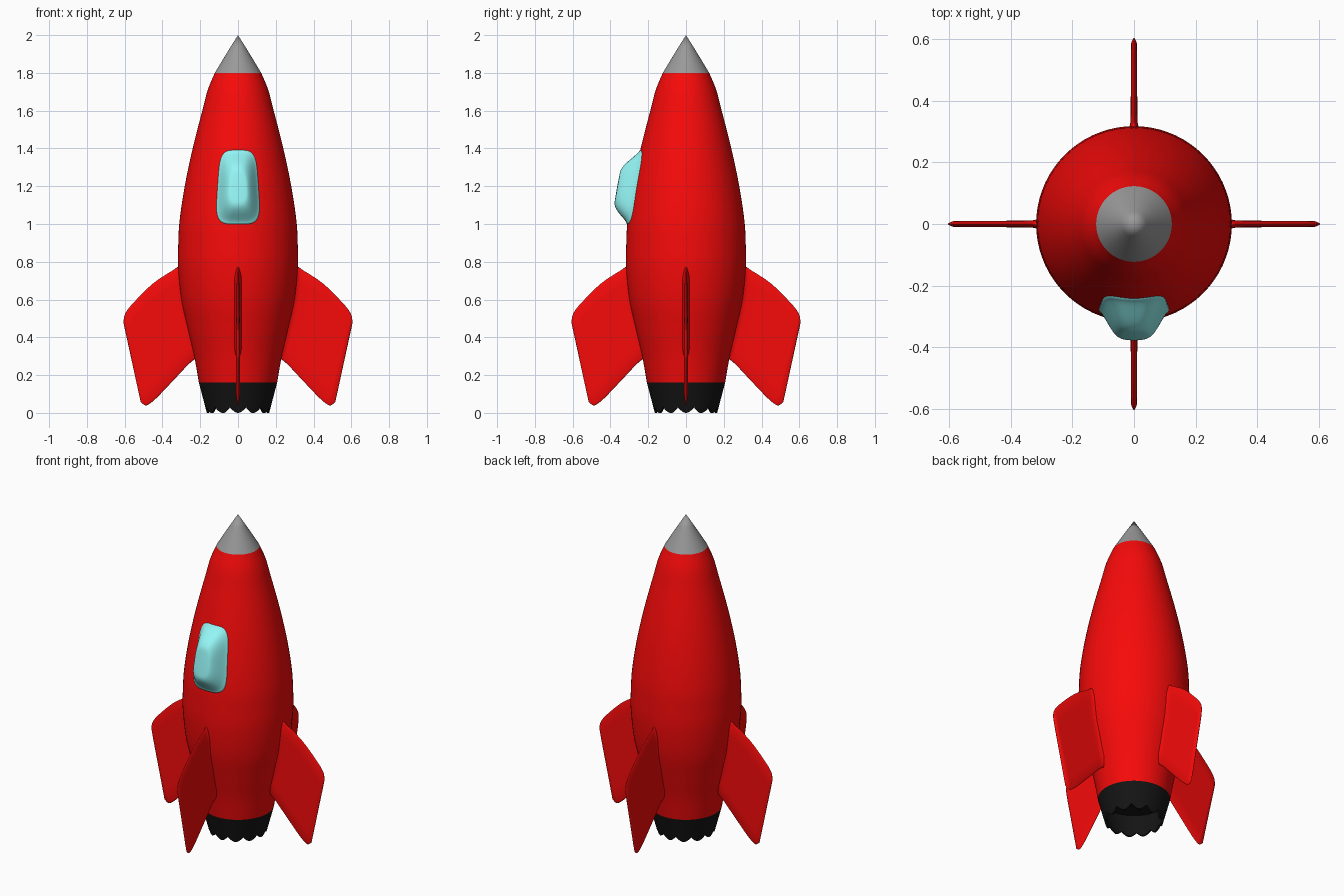
import bpy, bmesh, math
from mathutils import Vector, Matrix

if "Cube" in bpy.data.objects:
    bpy.data.objects.remove(bpy.data.objects["Cube"])


def material(name, rgb):
    m = bpy.data.materials.new(name)
    m.diffuse_color = (*rgb, 1)
    m.use_nodes = True
    m.node_tree.nodes["Principled BSDF"].inputs["Base Color"].default_value = m.diffuse_color
    return m


RED = material("red paint", (0.93, 0.003, 0.003))
BLACK = material("black metal", (0.007, 0.007, 0.007))
CYAN = material("cyan glass", (0.3, 0.92, 0.92))
GREY = material("grey metal", (0.32, 0.32, 0.32))


def spline(pts, n):
    """Catmull-Rom curve through the points, n steps per span."""
    p = [Vector(q) for q in pts]
    p = [2 * p[0] - p[1]] + p + [2 * p[-1] - p[-2]]
    out = []
    for i in range(1, len(p) - 2):
        a, b, c, d = p[i - 1:i + 3]
        for k in range(n):
            t = k / n
            out.append(0.5 * (2 * b + (c - a) * t + (2 * a - 5 * b + 4 * c - d) * t**2
                              + (3 * b - a - 3 * c + d) * t**3))
    return out + [p[-2]]


def loft(name, rows, mat, angle=40, cap_end=False, turn=0):
    """Skin a list of closed rings."""
    bm = bmesh.new()
    vs = [[bm.verts.new(c) for c in row] for row in rows]
    n = len(rows[0])
    for a, b in zip(vs, vs[1:]):
        for i in range(n):
            j = (i + 1) % n
            bm.faces.new((a[i], a[j], b[j], b[i]))
    if cap_end:
        bm.faces.new(vs[-1])
    bmesh.ops.remove_doubles(bm, verts=bm.verts, dist=1e-5)
    bmesh.ops.recalc_face_normals(bm, faces=bm.faces)
    bm.transform(Matrix.Rotation(turn, 4, 'Z'))
    me = bpy.data.meshes.new(name)
    bm.to_mesh(me)
    bm.free()
    ob = bpy.data.objects.new(name, me)
    bpy.context.collection.objects.link(ob)
    me.materials.append(mat)
    bpy.ops.object.select_all(action='DESELECT')
    ob.select_set(True)
    bpy.context.view_layer.objects.active = ob
    bpy.ops.object.shade_smooth_by_angle(angle=math.radians(angle))
    return ob


def ring(r, z, n=72):
    return [(r * math.cos(math.tau * i / n), r * math.sin(math.tau * i / n), z) for i in range(n)]


# Hull: turned profile (radius, height)
hull = spline([(.207, .16), (.232, .3), (.267, .45), (.3, .6), (.317, .77), (.316, .9), (.309, 1.02),
               (.282, 1.2), (.24, 1.4), (.189, 1.6), (.16, 1.71), (.123, 1.8)], 5)


def hull_radius(z):
    for a, b in zip(hull, hull[1:]):
        if a.y <= z <= b.y:
            return a.x + (b.x - a.x) * (z - a.y) / (b.y - a.y)
    return hull[0].x


loft("hull", [ring(r, z) for r, z in hull], RED)

# Nose cone
loft("nose_cone", [ring(r, z) for r, z in [(.123, 1.8), (.082, 1.868), (.041, 1.935), (0, 2)]], GREY)

# Nozzle: hollow skirt with a scalloped lower rim
N = 144


def skirt(t, inset):
    row = []
    for i in range(N):
        a = math.tau * i / N
        low = .03 * (1 - abs(math.cos(6 * a)))
        z = .16 + (low - .16) * t
        r = .165 + .042 * z / .16 - inset
        row.append((r * math.cos(a), r * math.sin(a), z))
    return row


loft("nozzle", [skirt(0, 0), skirt(.5, 0), skirt(1, 0), skirt(1, .012), skirt(.5, .012), skirt(0, .012)],
     BLACK, cap_end=True)

# Fins: lofted from root to outer edge, each section runs from (top x, z) to (bottom x, z)
sections = spline([(.22, .79, .15, .27), (.31, .775, .21, .287), (.345, .755, .25, .268),
                   (.45, .685, .33, .185), (.55, .587, .42, .09), (.59, .538, .465, .05),
                   (.603, .507, .49, .04), (.606, .475, .515, .057)], 6)
V = 30


def fin_row(s, thin):
    top, bottom = Vector((s[0], s[1])), Vector((s[2], s[3]))
    side = []
    for k in range(V + 1):
        v = .5 - .5 * math.cos(math.pi * k / V)
        x, z = top.lerp(bottom, v)
        gap = max(0, x - hull_radius(z))
        h = (.011 - .004 * gap + .008 * math.exp(-gap / .008)) * thin
        h *= min(1, math.sqrt(min(v, 1 - v) / .12))
        side.append((x, h, z))
    return side + [(x, -h, z) for x, h, z in side[-2:0:-1]]


last = len(sections) - 1
fin_rows = [fin_row(s, min(1, math.sqrt((last - i) / 8))) for i, s in enumerate(sections)]
for i, name in enumerate(("right_fin", "back_fin", "left_fin", "front_fin")):
    loft(name, fin_rows, RED, 70, turn=i * math.pi / 2)

# Window: rounded bulge that follows the hull
window_rows = []
for s in [1.02, 1, .96, .92, .88, .84, .8, .75, .7, .65, .6, .55, .5, .45, .4, .3, .2, .1, 0]:
    row = []
    power = .45 + .4 * max(0, 1 - s)
    for i in range(64):
        a = math.tau * i / 64
        c, d = math.cos(a), math.sin(a)
        u = math.copysign(abs(c)**power, c)
        w = math.copysign(abs(d)**power, d)
        x = s * u * (.108 - .013 * w)
        z = 1.195 + s * w * .195
        t = min(1, max(0, (1 - s) / .6))**.8
        bulge = .079 * t * t * (3 - 2 * t) + (.003 if s <= 1 else -.01)
        row.append((x, -math.sqrt(hull_radius(z)**2 - x * x) - bulge, z))
    window_rows.append(row)
loft("window", window_rows, CYAN, 80)
